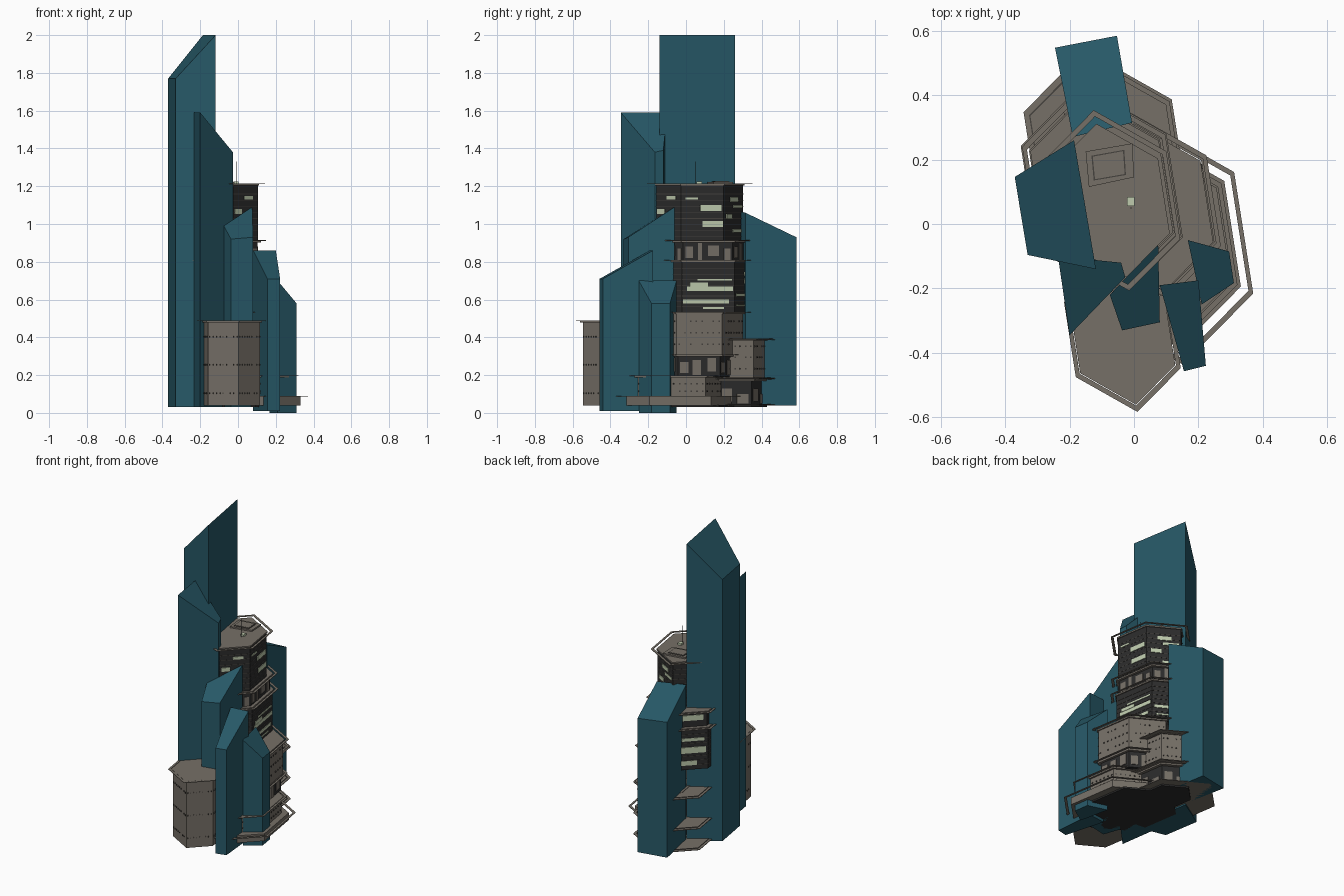
import bpy, bmesh, random
from mathutils import Vector

if "Cube" in bpy.data.objects:
    bpy.data.objects.remove(bpy.data.objects["Cube"])

random.seed(4)


def material(name, rgb):
    m = bpy.data.materials.new(name)
    m.diffuse_color = (*rgb, 1)
    m.use_nodes = True
    m.node_tree.nodes["Principled BSDF"].inputs["Base Color"].default_value = m.diffuse_color
    return m


TEAL = material("teal crystal", (0.02, 0.098, 0.135))
GREY = material("warm grey concrete", (0.18, 0.16, 0.135))
DARK = material("charcoal wall", (0.025, 0.025, 0.025))
GLOW = material("pale green light", (0.52, 0.60, 0.42))
SEAM = material("dark brown trim", (0.06, 0.055, 0.048))

# Skewed hexagon shared by every storey, anticlockwise from north-east
HEX = [(.17, .153), (-.055, .28), (-.213, .12)]
HEX += [(-x, -y) for x, y in HEX]


def hexagon(c, s):
    return [Vector((c[0] + x * s, c[1] + y * s)) for x, y in HEX]


def finish(name, bm, mat):
    bmesh.ops.recalc_face_normals(bm, faces=bm.faces)
    me = bpy.data.meshes.new(name)
    bm.to_mesh(me)
    bm.free()
    me.materials.append(mat)
    ob = bpy.data.objects.new(name, me)
    bpy.context.collection.objects.link(ob)
    return ob


def add_prism(bm, pts, z0, tops):
    lo = [bm.verts.new((p[0], p[1], z0)) for p in pts]
    hi = [bm.verts.new((p[0], p[1], z)) for p, z in zip(pts, tops)]
    bm.faces.new(lo[::-1])
    bm.faces.new(hi)
    for i in range(len(pts)):
        j = (i + 1) % len(pts)
        bm.faces.new((lo[i], lo[j], hi[j], hi[i]))


def prism(name, pts, z0, tops, mat):
    bm = bmesh.new()
    add_prism(bm, pts, z0, tops if isinstance(tops, (list, tuple)) else [tops] * len(pts))
    return finish(name, bm, mat)


def ring(name, c, s, z, width=.07, mat=GREY, t=.003):
    # thin flat hexagonal band
    bm = bmesh.new()
    loops = [[bm.verts.new((p.x, p.y, h)) for p in hexagon(c, r)]
             for r, h in ((s, z), (s, z + t), (s - width, z + t), (s - width, z))]
    for k in range(4):
        a, b = loops[k], loops[(k + 1) % 4]
        for i in range(6):
            j = (i + 1) % 6
            bm.faces.new((a[i], a[j], b[j], b[i]))
    return finish(name, bm, mat)


def add_plate(bm, p, q, t0, t1, z0, z1, out=.004):
    # thin plate lying on the wall from p to q
    d = q - p
    n = Vector((d.y, -d.x)).normalized() * out
    a, b = p + d * t0, p + d * t1
    add_prism(bm, [a - n, a + n, b + n, b - n][::-1], z0, [z1] * 4)


def plates(name, c, s, edges, rows, mat):
    # rows: (t0, t1, z0, z1), measured along each chosen hexagon edge
    bm = bmesh.new()
    pts = hexagon(c, s)
    for e in edges:
        for r in rows:
            add_plate(bm, pts[e], pts[(e + 1) % 6], *r)
    return finish(name, bm, mat)


def dots(z_rows, count, w=.02, h=.008):
    return [((k + .5) / count - w / 2, (k + .5) / count + w / 2, z, z + h)
            for z in z_rows for k in range(count) if random.random() < .75]


def stripes(z0, z1, n):
    # irregular lit window strips
    rows = []
    for k in range(n):
        z = z0 + (z1 - z0) * (k + random.random() * .5) / n
        a = random.uniform(.05, .5)
        rows.append((a, min(.97, a + random.uniform(.2, .5)), z, z + random.choice((.008, .018, .026))))
    return rows


# Crystals: plan corners, bottom and corner heights
CRYSTALS = [
    ("tallest_crystal", [(-.37, .146), (-.33, -.096), (-.118, -.14), (-.186, .26)], .03, [1.77, 1.77, 2, 2]),
    ("front_left_crystal", [(-.236, -.10), (-.2, -.345), (-.027, -.165), (-.04, -.12)], .03, [1.59, 1.59, 1.38, 1.39]),
    ("rear_crystal", [(-.245, .547), (-.19, .27), (-.006, .314), (-.053, .584)], .04, [.94, 1.07, 1.06, .93]),
    ("centre_crystal", [(-.075, -.22), (-.037, -.33), (.08, -.305), (.075, -.06)], .03, [.99, .92, .93, 1.09]),
    ("front_right_crystal", [(.08, -.19), (.155, -.457), (.223, -.44), (.2, -.175)], .01, [.86, .71, .71, .86]),
    ("small_right_crystal", [(.167, -.05), (.21, -.25), (.31, -.183), (.295, -.085)], 0, [.70, .70, .58, .58]),
]
for name, pts, z0, tops in CRYSTALS:
    prism(name, pts, z0, tops, TEAL)

# Storeys: name, centre, scale, bottom, top, colour, roof overhang, ring overhang
BASE, LOW, REAR, MID, TOP, FRONT = (.076, -.05), (.05, .055), (-.036, .249), (-.10, .10), (-.07, .073), (-.036, -.345)
STOREYS = [
    ("base_slab", BASE, 1.2, .04, .08, GREY, 0, .18),
    ("lower_terrace", BASE, 1.0, .08, .19, GREY, .06, .15),
    ("service_floor", LOW, .82, .19, .30, DARK, .08, .18),
    ("grey_block", LOW, .88, .30, .525, GREY, .04, .15),
    ("rear_base", REAR, .64, .03, .17, DARK, .1, .2),
    ("rear_block", REAR, .70, .17, .385, GREY, .05, .16),
    ("middle_tower", MID, 1.02, .53, .80, DARK, .04, .16),
    ("machine_floor", MID, .96, .80, .905, DARK, .08, .2),
    ("upper_tower", TOP, .82, .905, 1.205, DARK, .03, .18),
    ("front_block", FRONT, .72, .04, .48, GREY, .05, .13),
]
for name, c, s, z0, z1, mat, over, ring_over in STOREYS:
    prism(name, hexagon(c, s), z0, z1, mat)
    prism(name + "_roof", hexagon(c, s + over), z1 - .002, z1 + .008, GREY)
    ring(name + "_ring", c, s + ring_over, z1 + .006)

# Ground plate under the whole building, and wide rear shelves
prism("underside_plate", hexagon((.03, .0), 1.15), .03, .042, DARK)
for i, z in enumerate((.04, .18, .385)):
    prism(f"rear_shelf_{i}", hexagon((-.087, .203), 1.2), z, z + .004, GREY)
    ring(f"rear_shelf_rim_{i}", (-.087, .203), 1.12, z + .004, .02, SEAM)

# Floor lines on the dark towers
for c, s, z0, z1 in ((MID, 1.03, .56, .79), (TOP, .825, .93, 1.19)):
    n = 8
    for k in range(n):
        ring("floor_line", c, s, z0 + (z1 - z0) * k / n, .02, SEAM)

# Lit windows
plates("middle_windows_right", MID, 1.02, [5], [
    (.1, .97, .645, .668), (.3, .95, .70, .71), (.02, .9, .58, .60), (.4, .8, .55, .56), (.15, .5, .67, .69)], GLOW)
plates("middle_windows_north", MID, 1.02, [0], stripes(.56, .77, 4), GLOW)
plates("middle_windows_west", MID, 1.02, [1], [
    (.05, .7, .56, .59), (.1, .95, .64, .68), (.3, .9, .72, .74)], GLOW)
plates("machine_windows_west", MID, .96, [1], [(.05, .9, .85, .885)], GLOW)
plates("upper_windows_right", TOP, .82, [5], [
    (.45, .95, 1.07, 1.10), (.5, .98, .985, 1.015), (.1, .4, 1.13, 1.14)], GLOW)
plates("upper_windows_north", TOP, .82, [0], stripes(.95, 1.17, 4), GLOW)
plates("upper_windows_front", TOP, .82, [4], stripes(.95, 1.17, 3), GLOW)

# Machinery panels on the recessed floors
plates("machine_panels", MID, .96, [0, 4, 5], [
    (.05, .2, .82, .88), (.3, .38, .81, .9), (.5, .72, .83, .885), (.82, .95, .81, .87)], GREY)
plates("service_panels", LOW, .82, [0, 4, 5], [
    (.05, .25, .21, .27), (.35, .55, .2, .28), (.7, .9, .22, .29)], GREY)
plates("rear_base_panels", REAR, .64, [0, 5], [(.1, .4, .06, .13), (.55, .9, .05, .1)], GREY)

# Small dark window slots on the grey blocks
plates("front_block_slots", FRONT, .72, range(6), dots((.1, .25, .40), 9), SEAM)
plates("grey_block_slots", LOW, .88, [0, 4, 5], dots((.36, .42, .48), 8, .03), SEAM)
plates("rear_block_slots", REAR, .70, [0, 1, 5], dots((.23, .29, .35), 7, .04), SEAM)
plates("terrace_slots", BASE, 1.0, [0, 3, 4, 5], dots((.11, .15), 9, .03), SEAM)


# Roof deck details: landing pad, beacon and mast
def box(name, x, y, z0, z1, w, d, mat):
    prism(name, [(x - w, y - d), (x + w, y - d), (x + w, y + d), (x - w, y + d)], z0, z1, mat)


prism("landing_pad", [(-.14, .115), (0.0, .145), (-.005, .25), (-.15, .225)], 1.21, 1.222, GREY)
prism("landing_pad_inset", [(-.125, .135), (-.025, .152), (-.03, .23), (-.132, .212)], 1.22, 1.225, SEAM)
prism("landing_pad_centre", [(-.121, .139), (-.029, .155), (-.034, .226), (-.128, .209)], 1.22, 1.227, GREY)
box("beacon", -.01, .07, 1.21, 1.225, .012, .014, GLOW)
box("mast", -.01, .05, 1.21, 1.33, .0015, .0015, DARK)
